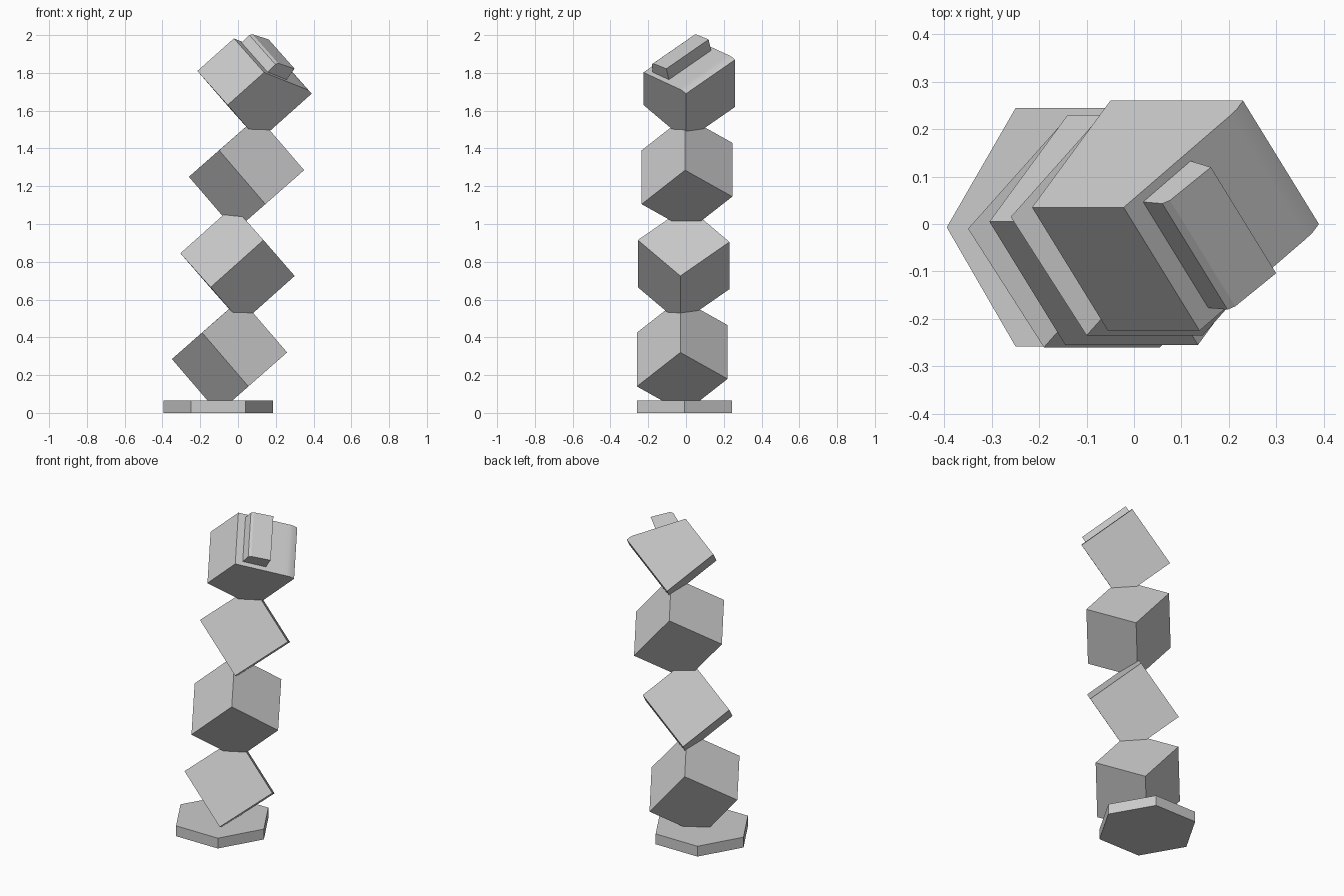
import bpy
import bmesh
import math
from mathutils import Vector

cube = bpy.data.objects.get("Cube")
if cube:
    bpy.data.objects.remove(cube, do_unlink=True)

gray = bpy.data.materials.new("light gray")
gray.use_nodes = True
color = (0.6, 0.6, 0.6, 1)
gray.diffuse_color = color
gray.node_tree.nodes["Principled BSDF"].inputs["Base Color"].default_value = color

SQUARE = [(0, 0), (0, 1), (1, 1), (1, 0)]


def prism(name, corner, axes, profile=SQUARE, start=0, end=1):
    """Extrude a profile drawn on the first two axes along the third axis."""
    a, b, c = (Vector(v) for v in axes)
    corner = Vector(corner)
    bm = bmesh.new()
    face = bm.faces.new([bm.verts.new(corner + a * s + b * t + c * start)
                         for s, t in profile])
    swept = bmesh.ops.extrude_face_region(bm, geom=[face], use_keep_orig=True)
    moved = [v for v in swept["geom"] if isinstance(v, bmesh.types.BMVert)]
    bmesh.ops.translate(bm, verts=moved, vec=c * (end - start))
    bmesh.ops.recalc_face_normals(bm, faces=bm.faces)
    mesh = bpy.data.meshes.new(name)
    bm.to_mesh(mesh)
    bm.free()
    mesh.materials.append(gray)
    obj = bpy.data.objects.new(name, mesh)
    bpy.context.collection.objects.link(obj)
    return obj


# Hexagonal foot plate
bpy.ops.mesh.primitive_cylinder_add(vertices=6, radius=0.29, depth=0.065,
                                    location=(-0.105, -0.007, 0.0325),
                                    rotation=(0, 0, math.radians(30)))
base = bpy.context.object
base.name = "base_plate"
base.data.materials.append(gray)

# Edge directions of the blocks, which lean alternately right and left
lean_right = [(-0.245, 0, 0.285), (-0.205, -0.23, -0.18), (-0.16, 0.25, -0.14)]
lean_left = [(-0.28, 0, -0.25), (-0.165, -0.225, 0.19), (-0.16, 0.26, 0.18)]

# Interpenetrating column blocks balanced on their corners
prism("lower_block", (0.26, -0.03, 0.32), lean_right)
prism("middle_block", (0.30, -0.03, 0.725), lean_left)
prism("upper_block", (0.35, -0.005, 1.285), lean_right)

# Top block with a sloping face that curves into its outer edge
top_corner = (0.39, 0, 1.69)
sloped = [(0, 0), (0, 0.08), (0.015, 0.14), (0.04, 0.21), (0.31, 1), (1, 1), (1, 0)]
top = prism("top_block", top_corner, lean_left, sloped)

# Tapered bar with one chamfered edge on the sloping face
bar = [(0.31, 0.875), (0.14, 0.495), (-0.05, 0.554), (0.075, 0.865), (0.115, 0.895)]
prism("top_bar", top_corner, lean_left, bar, 0.08, 0.94)

# Smooth only the gentle curve of the top block
bpy.ops.object.select_all(action='DESELECT')
top.select_set(True)
bpy.context.view_layer.objects.active = top
bpy.ops.object.shade_smooth_by_angle(angle=math.radians(25))
